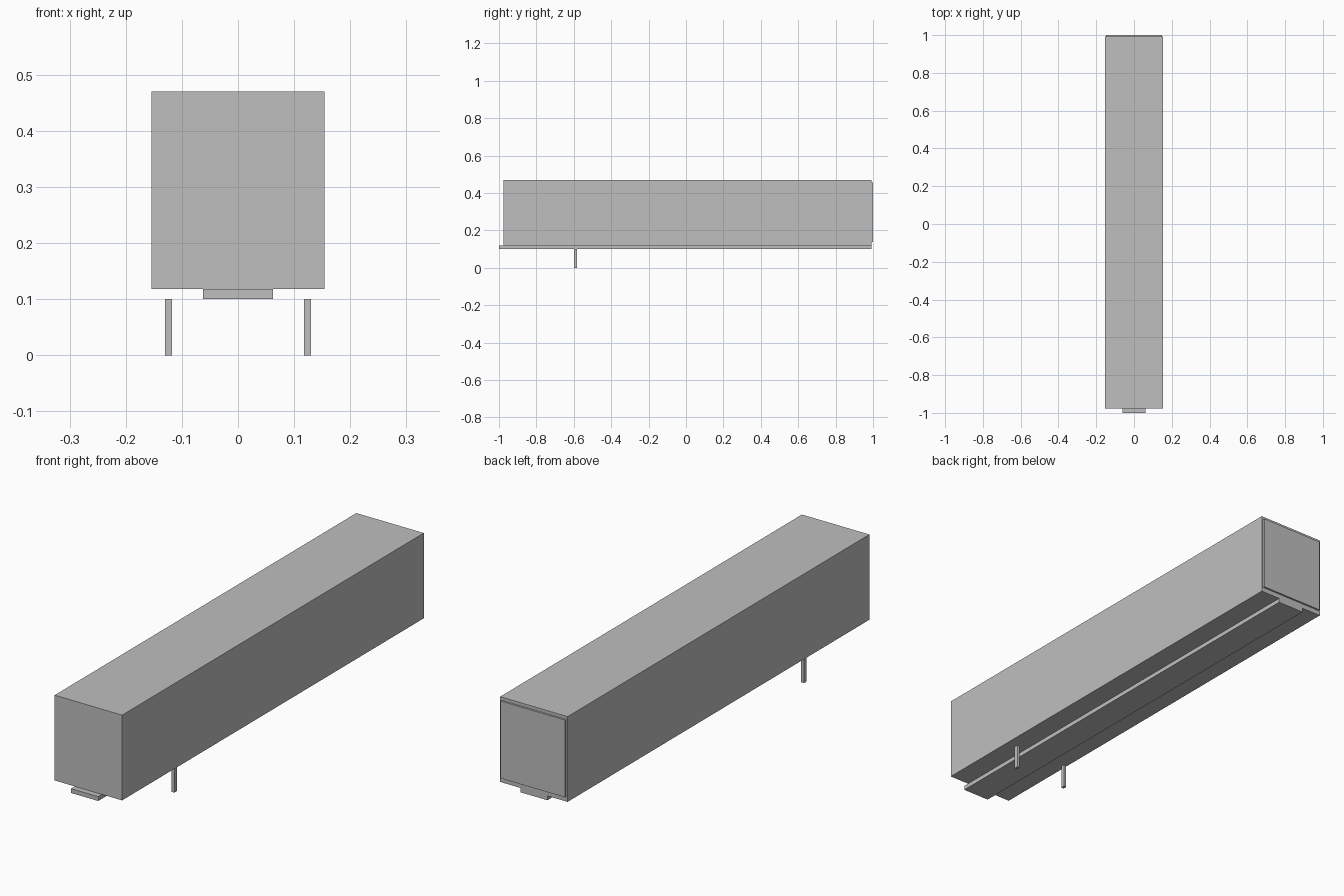
import bpy
import bmesh
from mathutils import Vector

if "Cube" in bpy.data.objects:
    bpy.data.objects.remove(bpy.data.objects["Cube"])

grey = bpy.data.materials.new("plain grey")
grey.diffuse_color = (0.52, 0.52, 0.52, 1)
grey.use_nodes = True
grey.node_tree.nodes["Principled BSDF"].inputs["Base Color"].default_value = grey.diffuse_color


def box(name, x, y, z):
    """Box spanning the given (min, max) ranges."""
    bm = bmesh.new()
    bmesh.ops.create_cube(bm, size=1)
    lo, hi = Vector((x[0], y[0], z[0])), Vector((x[1], y[1], z[1]))
    for v in bm.verts:
        v.co = Vector([(lo[i] + hi[i]) / 2 + v.co[i] * (hi[i] - lo[i]) for i in range(3)])
    mesh = bpy.data.meshes.new(name)
    bm.to_mesh(mesh)
    bm.free()
    mesh.materials.append(grey)
    obj = bpy.data.objects.new(name, mesh)
    bpy.context.collection.objects.link(obj)
    return obj


# Cargo box
box("cargo_box", (-0.154, 0.154), (-0.976, 0.992), (0.118, 0.47))

# Raised rear door panel
box("rear_door", (-0.147, 0.147), (0.99, 1.0), (0.138, 0.457))

# Long chassis beam that pokes out at the front
box("chassis_beam", (-0.062, 0.062), (-1.0, 0.992), (0.1, 0.118))

# Pair of landing legs
for side, name in ((-1, "left_leg"), (1, "right_leg")):
    c = side * 0.1235
    box(name, (c - 0.0063, c + 0.0063), (-0.6, -0.584), (0.0, 0.1))
